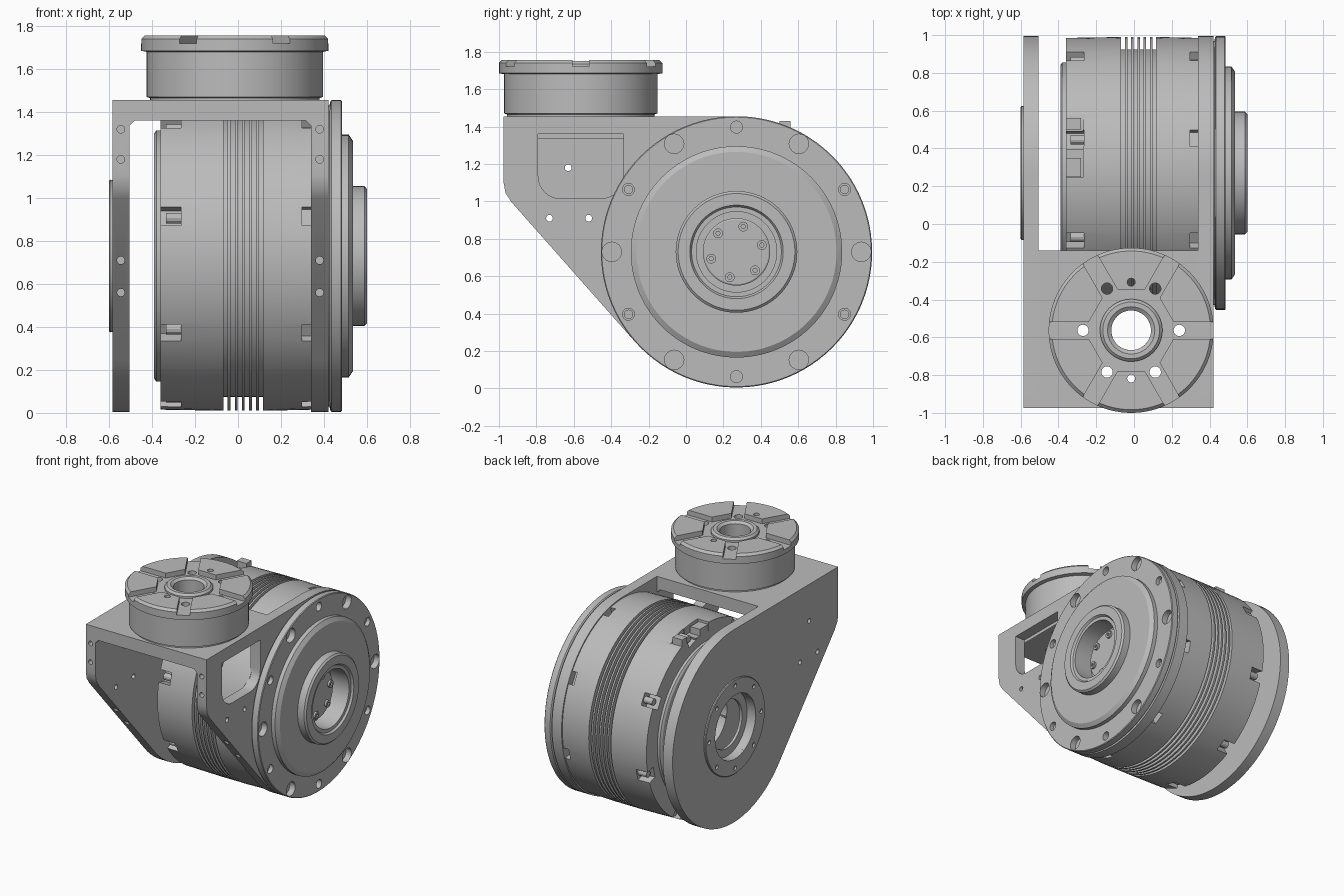
import bpy, bmesh
from math import pi, cos, sin, radians
from mathutils import Matrix, Vector

if "Cube" in bpy.data.objects:
    bpy.data.objects.remove(bpy.data.objects["Cube"])

grey = bpy.data.materials.new("machined grey")
grey.use_nodes = True
GREY = (0.5, 0.5, 0.5, 1)
grey.diffuse_color = GREY
grey.node_tree.nodes["Principled BSDF"].inputs["Base Color"].default_value = GREY

CY, CZ, R = 0.27, 0.73, 0.725      # drum axis and outer radius
PX, PY = -0.015, -0.563            # turntable axis


def make(name, bm):
    bmesh.ops.recalc_face_normals(bm, faces=bm.faces)
    mesh = bpy.data.meshes.new(name)
    bm.to_mesh(mesh)
    bm.free()
    mesh.materials.append(grey)
    ob = bpy.data.objects.new(name, mesh)
    bpy.context.collection.objects.link(ob)
    return ob


def lathe(name, profile, axis, centre, steps=96):
    """Spin (along, radius) points about X or Z."""
    bm = bmesh.new()
    pts = [Vector((a, r, 0)) if axis == "X" else Vector((r, 0, a)) for a, r in profile]
    vs = [bm.verts.new(p) for p in pts]
    es = [bm.edges.new(pair) for pair in zip(vs, vs[1:] + vs[:1])]
    bmesh.ops.spin(bm, geom=vs + es, cent=(0, 0, 0), steps=steps, angle=2 * pi,
                   axis=(1, 0, 0) if axis == "X" else (0, 0, 1))
    bmesh.ops.remove_doubles(bm, verts=bm.verts, dist=1e-5)
    loose = [e for e in bm.edges if not e.link_faces]
    bmesh.ops.delete(bm, geom=loose, context="EDGES")
    bmesh.ops.translate(bm, verts=bm.verts, vec=centre)
    return make(name, bm)


def prism(name, pts, axis, a, b):
    """Extrude a 2D outline along X (y, z points) or Y (x, z points)."""
    bm = bmesh.new()
    place = (lambda p: (a, p[0], p[1])) if axis == "X" else (lambda p: (p[0], a, p[1]))
    face = bm.faces.new([bm.verts.new(place(p)) for p in pts])
    ext = bmesh.ops.extrude_face_region(bm, geom=[face])["geom"]
    move = (b - a, 0, 0) if axis == "X" else (0, b - a, 0)
    bmesh.ops.translate(bm, verts=[v for v in ext if isinstance(v, bmesh.types.BMVert)], vec=move)
    return make(name, bm)


TURN = {"X": Matrix.Rotation(pi / 2, 4, "Y"), "Y": Matrix.Rotation(pi / 2, 4, "X"), "Z": Matrix()}


def rod(bm, loc, axis, r, depth, seg=24):
    bmesh.ops.create_cone(bm, cap_ends=True, segments=seg, radius1=r, radius2=r, depth=depth,
                          matrix=Matrix.Translation(loc) @ TURN[axis])


def block(bm, loc, size, turn=Matrix()):
    bmesh.ops.create_cube(bm, size=1, matrix=Matrix.Translation(loc) @ turn @ Matrix.Diagonal((*size, 1)))


def carve(ob, cutter):
    """Subtract a bmesh or object, bake the result and drop the cutter."""
    if isinstance(cutter, bmesh.types.BMesh):
        cutter = make("cutter", cutter)
    cutter.hide_render = True
    mod = ob.modifiers.new("cut", "BOOLEAN")
    mod.operation, mod.solver, mod.object = "DIFFERENCE", "EXACT", cutter
    deps = bpy.context.evaluated_depsgraph_get()
    ob.data, old = bpy.data.meshes.new_from_object(ob.evaluated_get(deps)), ob.data
    ob.modifiers.clear()
    bpy.data.meshes.remove(old)
    bpy.data.objects.remove(cutter)


def polar(x, deg, r):
    a = radians(deg)
    return (x, CY + r * cos(a), CZ + r * sin(a))


# Drum with cooling fins
profile = [(-0.39, 0), (-0.39, 0.57), (-0.38, 0.585), (-0.36, 0.585), (-0.36, 0.715), (-0.068, 0.72)]
for i in range(6):
    x = -0.068 + i * 0.033
    profile += [(x, 0.655), (x + 0.02, 0.655), (x + 0.02, 0.72), (x + 0.033, 0.72)]
profile += [(0.35, 0.715), (0.35, 0)]
drum = lathe("finned_drum", profile, "X", (0, CY, CZ))
cut = bmesh.new()
for deg in range(30, 390, 45):
    turn = Matrix.Rotation(radians(deg), 4, "X")
    block(cut, polar(-0.32, deg, 0.72), (0.11, 0.15, 0.09), turn)
    block(cut, polar(0.32, deg, 0.72), (0.045, 0.11, 0.09), turn)
rod(cut, (-0.37, CY, CZ), "X", 0.2, 0.14, 48)
carve(drum, cut)
cut = bmesh.new()
block(cut, (-0.325, 0.46, 1.45), (0.11, 0.43, 0.14))
carve(drum, cut)

# Screws in the pockets and cable connector on top
bm = bmesh.new()
for deg in range(30, 390, 45):
    rod(bm, polar(-0.3, deg, 0.68), "X", 0.025, 0.07, 12)
make("pocket_screws", bm)
bm = bmesh.new()
for y, w in ((0.3, 0.1), (0.53, 0.06)):
    block(bm, (-0.32, y, 1.39), (0.08, w, 0.08))
make("cable_connector", bm)

# Output flange, stepped cover and hollow hub
flange = lathe("output_flange", [
    (0.4, 0), (0.4, 0.7), (0.425, 0.7), (0.43, 0.72), (0.435, R), (0.48, R), (0.485, 0.72),
    (0.485, 0.565), (0.515, 0.565), (0.535, 0.535), (0.535, 0.325), (0.588, 0.325), (0.6, 0.312),
    (0.6, 0.25), (0.585, 0.24), (0.585, 0.215), (0.44, 0.215), (0.44, 0)], "X", (0, CY, CZ))
cut = bmesh.new()
for i in range(12):
    rod(cut, polar(0.48, i * 30, 0.667), "X", 0.032 if i % 2 else 0.052, 0.08)
carve(flange, cut)
bm = bmesh.new()
for i in range(4):
    rod(bm, polar(0.45, 30 + i * 90 + 30 * (i % 2), 0.667), "X", 0.025, 0.02, 12)
make("flange_screws", bm)

# Bolted disc inside the hub
disc = lathe("hub_disc", [(0.43, 0), (0.43, 0.18), (0.475, 0.18), (0.48, 0.172), (0.48, 0)], "X", (0, CY, CZ))
bm, cut = bmesh.new(), bmesh.new()
for i in range(6):
    rod(bm, polar(0.485, 15 + i * 60, 0.14), "X", 0.026, 0.02)
    rod(cut, polar(0.495, 15 + i * 60, 0.14), "X", 0.012, 0.02, 6)
carve(make("hub_bolts", bm), cut)

# Bracket cheeks: round end blending into the forward corner
outline = [(-0.975, 1.455), (-0.975, 1.1), (-0.965, 1.045), (-0.934, 0.997)]
for i in range(65):
    outline.append(polar(0, 221.6 + i * (450 - 221.6) / 64, R)[1:])
right_cheek = prism("left_cheek", outline, "X", 0.34, 0.42)
left_cheek = prism("right_cheek", outline, "X", -0.585, -0.505)
for ob, x in ((right_cheek, 0.38), (left_cheek, -0.545)):
    cut = bmesh.new()
    for y, z in ((-0.73, 0.91), (-0.52, 0.91)):
        rod(cut, (x, y, z), "X", 0.018, 0.2, 16)
    for z in (1.32, 1.18):
        rod(cut, (x, -0.97, z), "Y", 0.018, 0.08, 16)
    for z in (0.71, 0.56):
        rod(cut, (x, -0.934 + (0.997 - z) * 0.89, z), "Y", 0.018, 0.1, 16)
    if x < 0:
        rod(cut, (x, -0.63, 1.18), "X", 0.018, 0.2, 16)
        rod(cut, (x, CY, CZ), "X", 0.24, 0.2, 64)
    carve(ob, cut)

# Rounded window in one cheek
window = [(-0.79, 1.36), (-0.335, 1.36)]
for cy, start in ((-0.455, 0), (-0.67, -90)):
    for i in range(9):
        a = radians(start - i * 90 / 8)
        window.append((cy + 0.12 * cos(a), 1.135 + 0.12 * sin(a)))
carve(right_cheek, prism("window_cutter", window, "X", 0.3, 0.46))

# Bearing ring on the other cheek
ring = lathe("bearing_ring", [(-0.56, 0.35), (-0.595, 0.355), (-0.6, 0.35), (-0.6, 0.24), (-0.53, 0.24),
                              (-0.53, 0.18), (-0.51, 0.18), (-0.51, 0.25), (-0.56, 0.25)], "X", (0, CY, CZ))
cut = bmesh.new()
for i in range(8):
    rod(cut, polar(-0.6, i * 45, 0.31), "X", 0.016, 0.04, 16)
carve(ring, cut)

# Bridge plate joining the cheeks
bridge = prism("bridge_plate", [(-0.585, 1.455), (0.42, 1.455), (0.42, 1.36), (0.34, 1.36), (0.34, 1.335),
                                (0.315, 1.36), (-0.48, 1.36), (-0.505, 1.335), (-0.505, 1.36),
                                (-0.585, 1.36)], "Y", -0.975, -0.14)


def turntable_holes(centre_hole):
    bm = bmesh.new()
    for i in range(6):
        a = radians(i * 60)
        rod(bm, (PX + 0.255 * cos(a), PY + 0.255 * sin(a), 1.55), "Z", 0.03, 0.6)
    for s in (-1, 1):
        rod(bm, (PX, PY + 0.255 * s, 1.55), "Z", 0.021, 0.6)
    if centre_hole:
        rod(bm, (PX, PY, 1.55), "Z", 0.105, 0.6, 48)
    return bm


carve(bridge, turntable_holes(True))

# Turntable with six radial slots and a hexagonal well
table = lathe("turntable", [
    (1.45, 0.105), (1.45, 0.395), (1.465, 0.395), (1.47, 0.41), (1.68, 0.41), (1.685, 0.437), (1.74, 0.437),
    (1.757, 0.42), (1.757, 0.105)], "Z", (PX, PY, 0))
hexagon = bmesh.new()
rod(hexagon, (PX, PY, 1.77), "Z", 0.25, 0.1, 6)
bmesh.ops.rotate(hexagon, verts=hexagon.verts, cent=(PX, PY, 0), matrix=Matrix.Rotation(pi / 6, 3, "Z"))
if max(abs(v.co.y - PY) for v in hexagon.verts) > 0.23:
    bmesh.ops.rotate(hexagon, verts=hexagon.verts, cent=(PX, PY, 0), matrix=Matrix.Rotation(pi / 6, 3, "Z"))
carve(table, hexagon)
cut = bmesh.new()
for i in range(6):
    a = radians(i * 60)
    block(cut, (PX + 0.36 * cos(a), PY + 0.36 * sin(a), 1.77), (0.28, 0.09, 0.1), Matrix.Rotation(a, 4, "Z"))
carve(table, cut)
carve(table, turntable_holes(False))
lathe("turntable_collar", [(1.7, 0.105), (1.7, 0.165), (1.735, 0.165), (1.75, 0.15), (1.75, 0.125),
                           (1.735, 0.105)], "Z", (PX, PY, 0))

# Crisp edges with smooth curved walls
for ob in bpy.context.scene.objects:
    ob.select_set(ob.type == "MESH")
    bpy.context.view_layer.objects.active = ob
bpy.ops.object.shade_smooth_by_angle(angle=radians(25))
